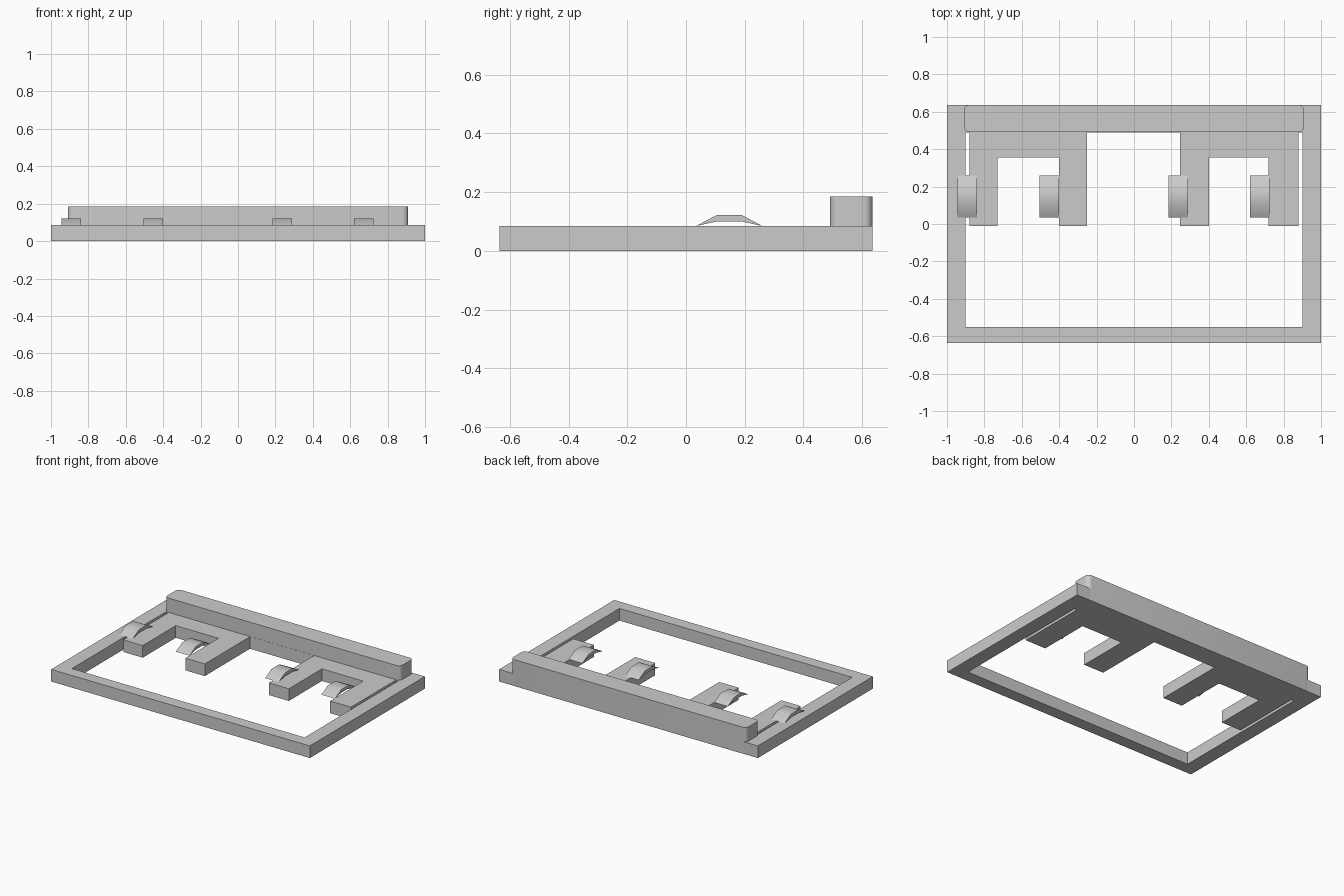
import bpy, bmesh, math

if "Cube" in bpy.data.objects:
    bpy.data.objects.remove(bpy.data.objects["Cube"], do_unlink=True)

grey = bpy.data.materials.new("plain grey")
grey.use_nodes = True
grey.diffuse_color = (0.6, 0.6, 0.6, 1)
grey.node_tree.nodes["Principled BSDF"].inputs["Base Color"].default_value = (0.6, 0.6, 0.6, 1)

BASE_H, TOP_H = 0.085, 0.185
BACK = 0.635
BAR_FRONT = 0.49


def finish(name, bm, smooth_angle=None):
    bmesh.ops.recalc_face_normals(bm, faces=bm.faces)
    mesh = bpy.data.meshes.new(name)
    bm.to_mesh(mesh)
    bm.free()
    mesh.materials.append(grey)
    obj = bpy.data.objects.new(name, mesh)
    bpy.context.collection.objects.link(obj)
    if smooth_angle:
        bpy.ops.object.select_all(action='DESELECT')
        obj.select_set(True)
        bpy.context.view_layer.objects.active = obj
        bpy.ops.object.shade_smooth_by_angle(angle=math.radians(smooth_angle))
    return obj


def rect(x0, x1, y0, y1):
    return [(x0, y0), (x1, y0), (x1, y1), (x0, y1)]


def extrude(bm, faces, vector):
    result = bmesh.ops.extrude_face_region(bm, geom=faces)
    verts = [g for g in result["geom"] if isinstance(g, bmesh.types.BMVert)]
    bmesh.ops.translate(bm, verts=verts, vec=vector)


def slab(name, outline, height, smooth_angle=None):
    bm = bmesh.new()
    face = bm.faces.new([bm.verts.new((x, y, 0)) for x, y in outline])
    extrude(bm, [face], (0, 0, height))
    return finish(name, bm, smooth_angle)


# Rectangular frame, with a wide rear border
bm = bmesh.new()
outer = [bm.verts.new((x, y, 0)) for x, y in rect(-1, 1, -BACK, BACK)]
inner = [bm.verts.new((x, y, 0)) for x, y in rect(-0.9, 0.9, -0.55, BAR_FRONT)]
ring = []
for i in range(4):
    j = (i + 1) % 4
    ring.append(bm.faces.new([outer[i], outer[j], inner[j], inner[i]]))
extrude(bm, ring, (0, 0, BASE_H))
finish("base_frame", bm)

# Two forked brackets reaching forward from the rear border
for name, x0, n0, n1, x1 in (("right_bracket", -0.88, -0.73, -0.4, -0.25),
                             ("left_bracket", 0.245, 0.4, 0.72, 0.88)):
    slab(name, [(x0, BAR_FRONT), (x0, -0.01), (n0, -0.01), (n0, 0.355),
                (n1, 0.355), (n1, -0.01), (x1, -0.01), (x1, BAR_FRONT)], BASE_H)

# Raised rear bar with rounded upright corners
r = 0.03
bar = []
for cx, cy, start in ((0.91 - r, BACK - r, 0), (r - 0.91, BACK - r, 90),
                      (r - 0.91, BAR_FRONT + r, 180), (0.91 - r, BAR_FRONT + r, 270)):
    for step in range(7):
        a = math.radians(start + step * 15)
        bar.append((cx + r * math.cos(a), cy + r * math.sin(a) + 0.001))
slab("rear_bar", bar, TOP_H, 30)

# Thin arched clips beside the bracket legs
arch = [(0.035, 0.085), (0.105, 0.122), (0.19, 0.122), (0.26, 0.085),
        (0.19, 0.1), (0.105, 0.1)]
for i, x in enumerate((-0.945, -0.505, 0.185, 0.62)):
    bm = bmesh.new()
    side = bm.faces.new([bm.verts.new((x, y, z)) for y, z in arch])
    extrude(bm, [side], (0.105, 0, 0))
    finish(f"arched_clip_{i + 1}", bm, 40)
